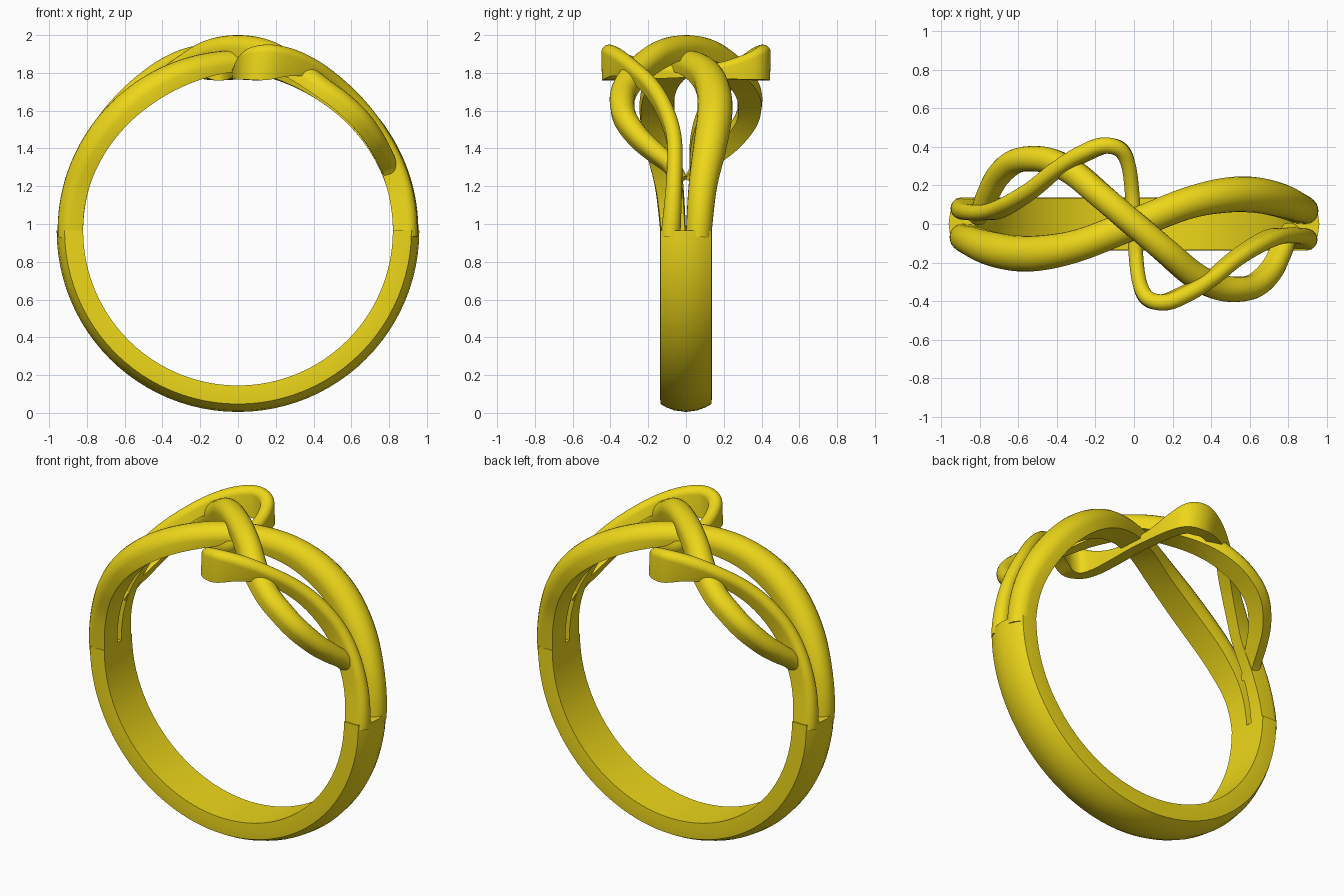
import bpy, bmesh
from math import sin, cos, pi, radians, hypot
from mathutils import Vector

if "Cube" in bpy.data.objects:
    bpy.data.objects.remove(bpy.data.objects["Cube"])

CZ = 0.965   # height of the ring axis

gold = bpy.data.materials.new("gold")
gold.diffuse_color = (0.85, 0.68, 0.01, 1)
gold.use_nodes = True
gold.node_tree.nodes["Principled BSDF"].inputs["Base Color"].default_value = gold.diffuse_color


def loft(name, rings):
    """Skin a list of closed sections and cap both ends."""
    bm = bmesh.new()
    rows = [[bm.verts.new(p) for p in r] for r in rings]
    n = len(rows[0])
    for a, b in zip(rows, rows[1:]):
        for i in range(n):
            j = (i + 1) % n
            bm.faces.new((a[i], a[j], b[j], b[i]))
    bm.faces.new(rows[0])
    bm.faces.new(rows[-1])
    bmesh.ops.recalc_face_normals(bm, faces=bm.faces[:])
    me = bpy.data.meshes.new(name)
    bm.to_mesh(me)
    bm.free()
    ob = bpy.data.objects.new(name, me)
    bpy.context.collection.objects.link(ob)
    me.materials.append(gold)
    bpy.ops.object.select_all(action='DESELECT')
    ob.select_set(True)
    bpy.context.view_layer.objects.active = ob
    bpy.ops.object.shade_smooth_by_angle(angle=radians(40))
    return ob


def smooth_path(keys, steps=8):
    """Catmull-Rom resampling of key rows."""
    k = [keys[0]] + keys + [keys[-1]]
    out = []
    for p0, p1, p2, p3 in zip(k, k[1:], k[2:], k[3:]):
        for s in range(steps):
            t = s / steps
            out.append([0.5 * (2*b + (c-a)*t + (2*a-5*b+4*c-d)*t*t + (3*b-a-3*c+d)*t**3)
                        for a, b, c, d in zip(p0, p1, p2, p3)])
    return out + [keys[-1]]


def strand(name, half):
    """half rows: angle from top, y, width, outer radius, inner radius.
    The other half is the same turned 180 degrees about z."""
    keys = [[-h[0], -h[1], *h[2:]] for h in half[:0:-1]] + [list(h) for h in half]
    pts = smooth_path(keys)
    rings = []
    for i, (ang, y, w, ro, ri) in enumerate(pts):
        p, q = pts[max(i-1, 0)], pts[min(i+1, len(pts)-1)]
        a, b = radians(q[0]-p[0]) * 0.9, q[1]-p[1]
        l = hypot(a, b) or 1
        a, b = a/l, b/l
        th = radians(ang)
        rad, arc = Vector((sin(th), 0, cos(th))), Vector((cos(th), 0, -sin(th)))
        side = arc * -b + Vector((0, a, 0))
        dome = min(w/2, 0.65*(ro-ri))
        sec = [(-w*0.46, ri)]
        sec += [(-w/2*cos(pi*k/12), ro-dome+dome*sin(pi*k/12)) for k in range(13)]
        sec += [(w*0.46, ri)]
        rings.append([Vector((0, y, CZ)) + rad*r + side*s for s, r in sec])
    return loft(name, rings)


# wide S-shaped strand
strand("wide_strand", [
    (0, 0, .16, .955, .84), (18, .105, .165, .955, .82), (32, .147, .18, .955, .81),
    (45, .152, .185, .955, .81), (60, .125, .175, .955, .815), (75, .088, .15, .955, .82),
    (92, .066, .135, .955, .82)])

# looping strand crossing over the top
strand("crossing_strand", [
    (0, 0, .135, 1.035, .92), (10, -.14, .135, 1.02, .89), (20, -.26, .135, .97, .85),
    (30, -.325, .135, .935, .825), (39, -.338, .13, .93, .82), (47, -.318, .12, .93, .82),
    (55, -.25, .11, .925, .82), (61, -.165, .10, .92, .82), (66, -.085, .09, .915, .825),
    (72, -.03, .08, .90, .825)])

# thin strand with the tight bends
strand("thin_strand", [
    (0, 0, .075, .88, .81), (.6, -.15, .075, .885, .805), (1.8, -.30, .075, .93, .80),
    (4.5, -.385, .08, .975, .80), (10, -.405, .085, 1.0, .81), (17, -.36, .085, 1.005, .86),
    (25, -.285, .08, .995, .90), (35, -.18, .08, .975, .88), (46, -.105, .08, .96, .85),
    (58, -.062, .08, .95, .825), (74, -.063, .085, .95, .82), (92, -.082, .105, .95, .82)])

# plain domed lower band
section = [(-.135, .82), (-.138, .87), (-.135, .918), (-.105, .935), (-.06, .952), (0, .96),
           (.06, .952), (.105, .935), (.135, .918), (.138, .87), (.135, .82)]
rings = []
for i in range(49):
    t = radians(90 + 180*i/48)
    rings.append([(r*sin(t), y, CZ + r*cos(t)) for y, r in section])
loft("lower_band", rings)
